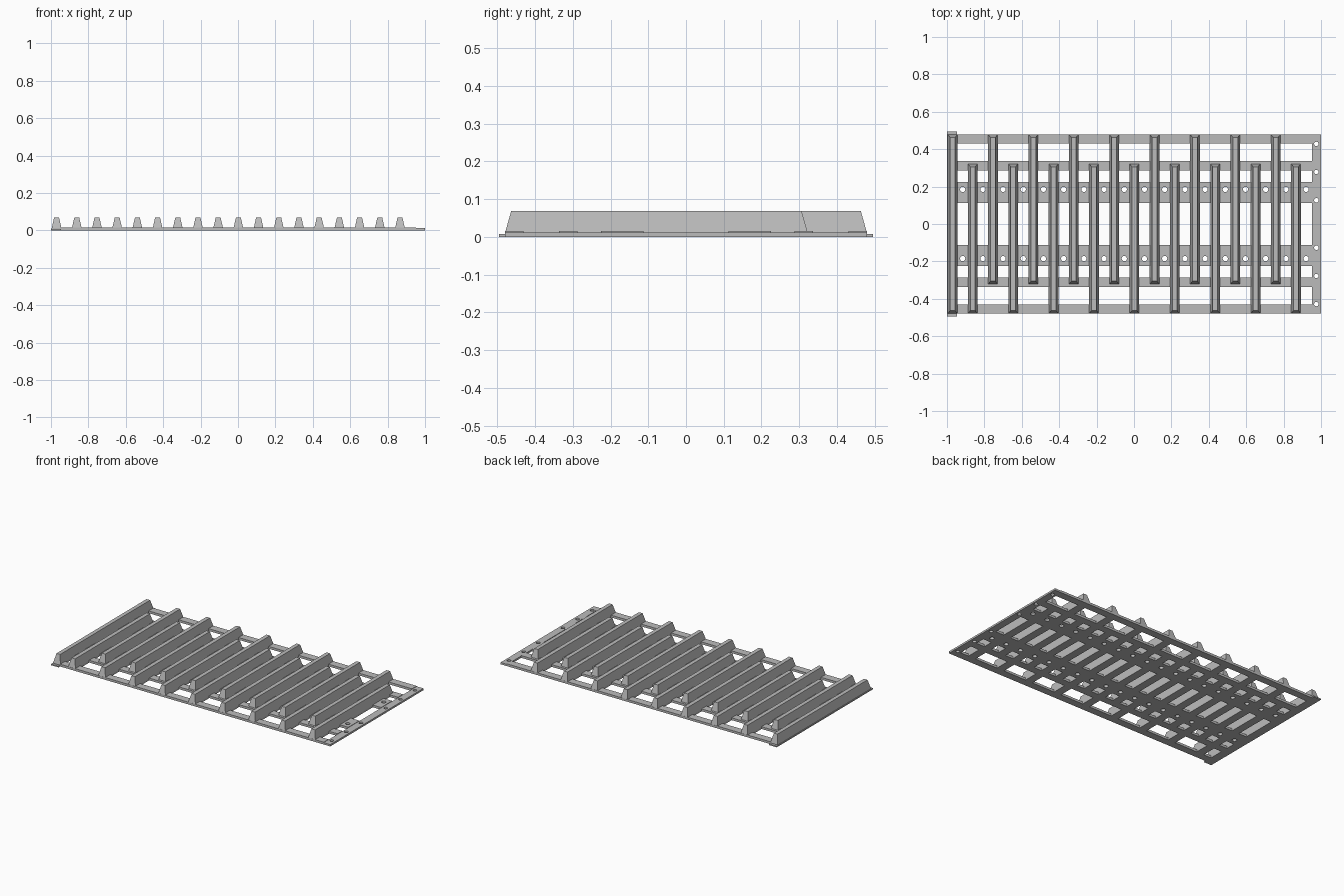
import bpy, bmesh, math

if "Cube" in bpy.data.objects:
    bpy.data.objects.remove(bpy.data.objects["Cube"])

steel = bpy.data.materials.new("steel grey")
steel.diffuse_color = (0.50, 0.50, 0.50, 1)
steel.use_nodes = True
steel.node_tree.nodes["Principled BSDF"].inputs["Base Color"].default_value = steel.diffuse_color


def make_object(name, bm, material=steel):
    bmesh.ops.recalc_face_normals(bm, faces=bm.faces)
    mesh = bpy.data.meshes.new(name)
    bm.to_mesh(mesh)
    bm.free()
    if material:
        mesh.materials.append(material)
    obj = bpy.data.objects.new(name, mesh)
    bpy.context.collection.objects.link(obj)
    return obj


def stack(name, layers):
    """Solid through stacked rectangles, each (x0, x1, y0, y1, z)."""
    bm = bmesh.new()
    rings = [[bm.verts.new(p) for p in
              ((x0, y0, z), (x1, y0, z), (x1, y1, z), (x0, y1, z))]
             for x0, x1, y0, y1, z in layers]
    bm.faces.new(rings[0])
    bm.faces.new(rings[-1])
    for low, high in zip(rings, rings[1:]):
        for i in range(4):
            j = (i + 1) % 4
            bm.faces.new((low[i], low[j], high[j], high[i]))
    return make_object(name, bm)


def plate(name, x0, x1, y0, y1, top):
    return stack(name, [(x0, x1, y0, y1, 0), (x0, x1, y0, y1, top)])


def drill(obj, points, radius):
    """Cut round bolt holes through a plate."""
    bm = bmesh.new()
    for x, y in points:
        made = bmesh.ops.create_cone(bm, cap_ends=True, segments=20, radius1=radius,
                                     radius2=radius, depth=0.1)
        bmesh.ops.translate(bm, verts=made["verts"], vec=(x, y, 0))
    cutter = make_object(obj.name + "_hole_cutter", bm, None)
    cutter.hide_render = True
    cutter.hide_viewport = True
    cutter.display_type = 'WIRE'
    mod = obj.modifiers.new("holes", 'BOOLEAN')
    mod.operation = 'DIFFERENCE'
    mod.solver = 'EXACT'
    mod.object = cutter


def bar(name, x, y0, y1):
    """Tapered bar with sloping ends."""
    w, t, s = 0.026, 0.013, 0.016
    stack(name, [(x - w, x + w, y0, y1, 0),
                 (x - w, x + w, y0, y1, 0.012),
                 (x - t, x + t, y0 + s, y1 - s, 0.069)])


PITCH = 0.108
FIRST = -0.862

# Lengthwise rails, mirrored front to back
for side, label in ((1, "back"), (-1, "front")):
    for part, a, b in (("outer_rail", 0.43, 0.479), ("narrow_rail", 0.287, 0.336),
                       ("wide_rail", 0.112, 0.225)):
        y0, y1 = sorted((side * a, side * b))
        rail = plate(f"{label}_{part}", -0.95, 0.952, y0, y1, 0.015)
        if part == "wide_rail":
            drill(rail, [(FIRST + PITCH * (i - 0.5), side * 0.185) for i in range(18)], 0.014)

# End plates
end = plate("bolted_end_plate", 0.952, 1.0, -0.479, 0.479, 0.012)
drill(end, [(0.975, s * y) for s in (1, -1) for y in (0.428, 0.278, 0.127)], 0.012)
plate("tabbed_end_plate", -1.0, -0.946, -0.495, 0.495, 0.008)

# Full-length end bar, then alternating staggered bars
bar("end_bar", -0.97, -0.479, 0.479)
for i in range(17):
    y0, y1 = (-0.479, 0.322) if i % 2 == 0 else (-0.322, 0.479)
    bar(f"cross_bar_{i + 1}", FIRST + PITCH * i, y0, y1)
